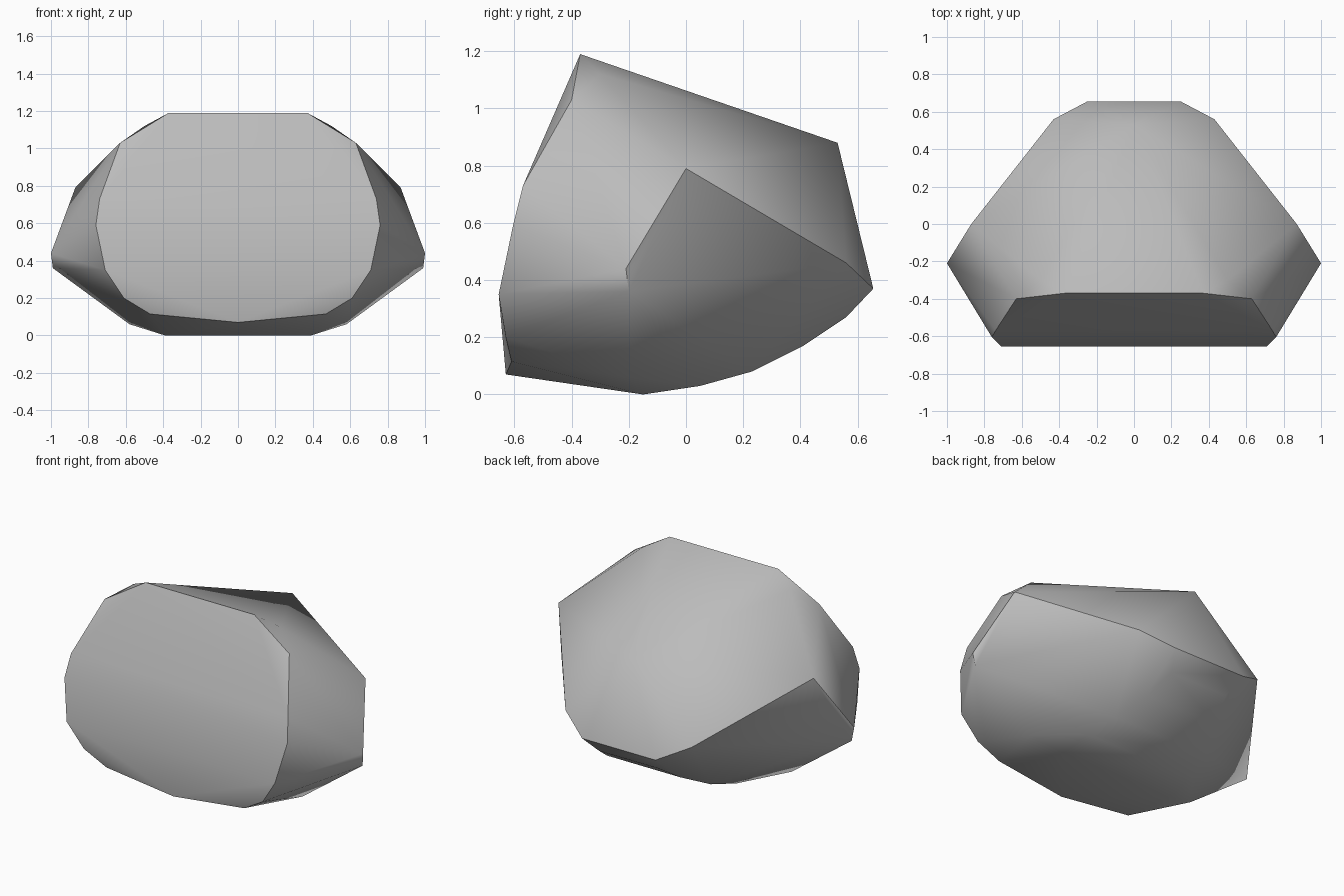
import bpy
import bmesh
import math

default = bpy.data.objects.get("Cube")
if default:
    bpy.data.objects.remove(default, do_unlink=True)

# Single stone colour
stone = bpy.data.materials.new("stone grey")
stone.use_nodes = True
grey = (0.5, 0.5, 0.5, 1)
stone.diffuse_color = grey
stone.node_tree.nodes["Principled BSDF"].inputs["Base Color"].default_value = grey

# Corner points of the left half, mirrored across x
front_rim = [(.37, -.37, 1.19), (.63, -.4, 1.03), (.74, -.57, .73),
             (.76, -.605, .59), (.71, -.655, .35), (.61, -.63, .2),
             (.47, -.61, .115), (0, -.63, .07)]
crown = [(.5, -.3, 1.12), (.87, 0, .79), (0, .53, .88)]
side_tip = [(1, -.21, .44), (.99, -.2, .36)]
back = [(.43, .56, .46), (.25, .655, .37), (.2, .56, .27)]
belly = [(.58, -.2, .06), (.39, -.15, 0), (.38, .05, .03),
         (.33, .23, .08), (.25, .41, .17)]

bm = bmesh.new()
for x, y, z in front_rim + crown + side_tip + back + belly:
    for side in ((1, -1) if x else (1,)):
        bm.verts.new((side * x, y, z))

# Wrap the corners in a convex boulder shell
hull = bmesh.ops.convex_hull(bm, input=bm.verts[:])
loose = [v for v in bm.verts if not v.link_faces]
bmesh.ops.delete(bm, geom=loose, context='VERTS')
bmesh.ops.recalc_face_normals(bm, faces=bm.faces[:])

mesh = bpy.data.meshes.new("boulder")
bm.to_mesh(mesh)
bm.free()
mesh.materials.append(stone)
boulder = bpy.data.objects.new("boulder", mesh)
bpy.context.collection.objects.link(boulder)

# Soft shading with crisp facet borders
bpy.context.view_layer.objects.active = boulder
boulder.select_set(True)
bpy.ops.object.shade_smooth_by_angle(angle=math.radians(35))
